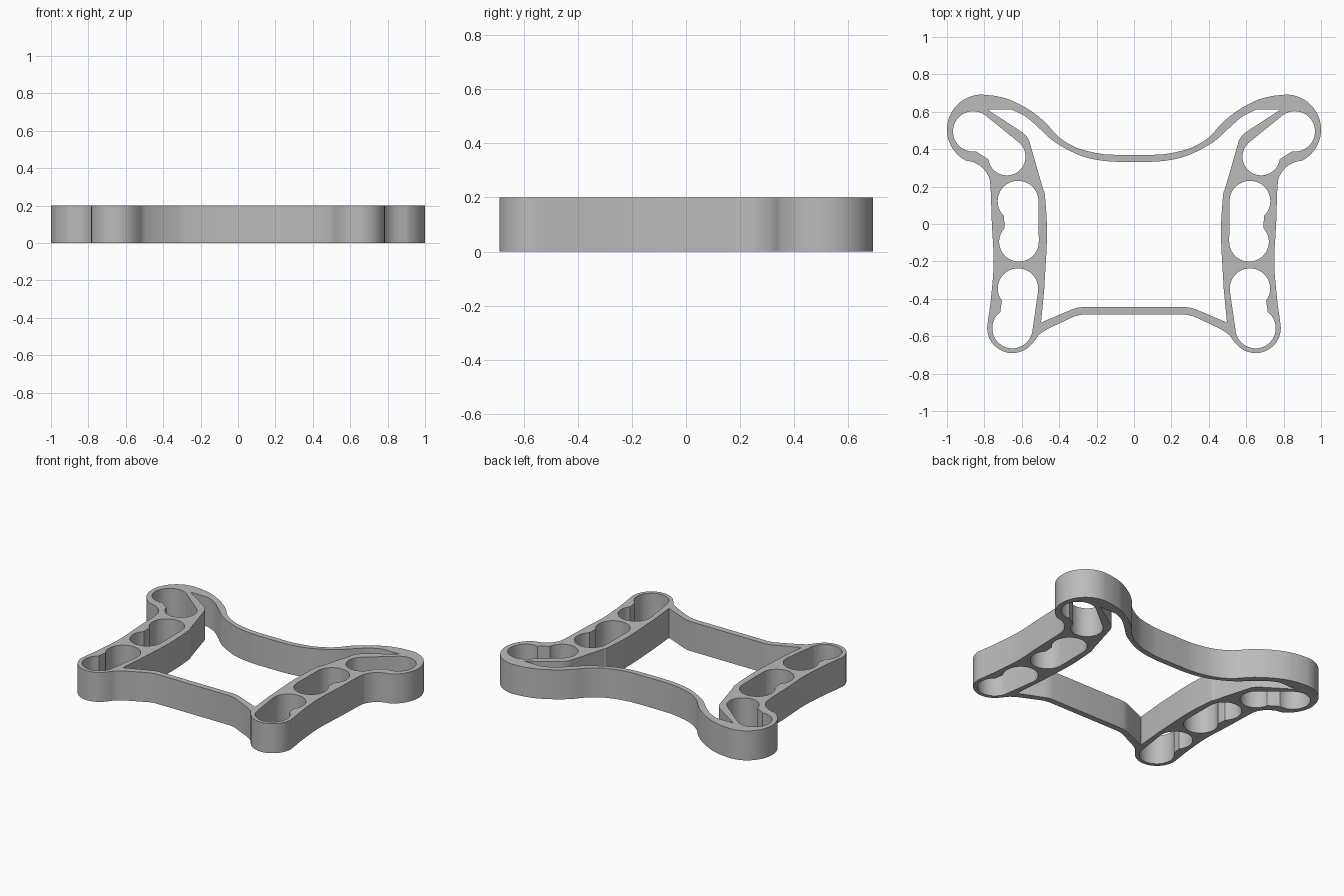
import bpy, bmesh, math
from mathutils import Vector

HEIGHT = 0.2

if "Cube" in bpy.data.objects:
    bpy.data.objects.remove(bpy.data.objects["Cube"], do_unlink=True)


def arc(cx, cy, r, start, end, steps=24):
    """Points along a circular arc, angles in degrees."""
    angles = [math.radians(start + (end - start) * i / steps) for i in range(steps + 1)]
    return [(cx + r * math.cos(a), cy + r * math.sin(a)) for a in angles]


def smooth(points, steps=5):
    """Smooth curve passing through the given points."""
    p = [Vector(q) for q in points]
    p = [2 * p[0] - p[1]] + p + [2 * p[-1] - p[-2]]
    out = []
    for a, b, c, d in zip(p, p[1:], p[2:], p[3:]):
        for i in range(steps):
            t = i / steps
            q = 0.5 * (2 * b + (c - a) * t + (2 * a - 5 * b + 4 * c - d) * t * t
                       + (3 * b - a - 3 * c + d) * t ** 3)
            out.append(tuple(q))
    return out + [tuple(points[-1])]


def mirrored(points):
    return [(-x, y) for x, y in reversed(points)]


def closed(half):
    """Whole loop from a half that starts and ends on the centre line."""
    return half + mirrored(half[1:-1])


def pocket(upper, r1, lower, r2):
    """Two joined round holes: straight inner wall, notched outer wall."""
    phi = math.degrees(math.atan2(lower[1] - upper[1], lower[0] - upper[0]))
    return (arc(*upper, r1, phi + 45, phi + 270)
            + arc(*lower, r2, phi - 90, phi + 135))


# Outer outline: back band, shoulder, arm side, foot, front bar
outer = smooth([(0, .37), (.1, .37), (.18, .376), (.3, .405), (.4, .463),
                (.476, .545), (.56, .61), (.66, .663), (.74, .685)])
outer += arc(.813, .505, .187, 90, -62, 32)
outer += smooth([(.86, .331), (.82, .309), (.785, .268), (.768, .21), (.76, 0),
                 (.75, -.205), (.765, -.4), (.78, -.51)], 4)
outer += arc(.65, -.555, .135, 0, -138)
outer += smooth([(.53, -.622), (.505, -.59), (.46, -.56)])
outer += [(.32, -.494), (.28, -.485), (0, -.485)]

# Large central opening, reaching into the narrow slots at the shoulders
inner = smooth([(0, .332), (.1, .333), (.18, .34), (.27, .36), (.36, .4),
                (.44, .45), (.51, .515), (.58, .575), (.655, .612)])
inner += [(.785, .613), (.6, .492)]
inner += smooth([(.587, .482), (.565, .455), (.553, .42)], 4)
inner += smooth([(.486, .185), (.476, .15), (.465, -.055), (.48, -.35)], 4)
inner += [(.497, -.527), (.335, -.458), (.31, -.449), (.28, -.445), (0, -.445)]

# Three pockets in each arm
pockets = [
    pocket((.86, .495), .108, (.68, .36), .1),
    pocket((.62, .122), .109, (.615, -.095), .106),
    pocket((.62, -.345), .108, (.65, -.557), .108),
]
loops = [closed(outer), closed(inner)] + pockets + [mirrored(p) for p in pockets]

# Fill the outline around its openings and extrude it
bm = bmesh.new()
for loop in loops:
    verts = [bm.verts.new((x, y, 0)) for x, y in loop]
    for a, b in zip(verts, verts[1:] + verts[:1]):
        bm.edges.new((a, b))
bmesh.ops.triangle_fill(bm, edges=bm.edges[:], use_beauty=True, normal=(0, 0, 1))
top = bmesh.ops.extrude_face_region(bm, geom=bm.faces[:], use_keep_orig=True)["geom"]
bmesh.ops.translate(bm, vec=(0, 0, HEIGHT),
                    verts=[v for v in top if isinstance(v, bmesh.types.BMVert)])
bmesh.ops.recalc_face_normals(bm, faces=bm.faces[:])
mesh = bpy.data.meshes.new("frame_plate")
bm.to_mesh(mesh)
bm.free()

# Plain grey material
grey = bpy.data.materials.new("grey")
grey.use_nodes = True
colour = (.5, .5, .5, 1)
grey.diffuse_color = colour
grey.node_tree.nodes["Principled BSDF"].inputs["Base Color"].default_value = colour
mesh.materials.append(grey)

frame = bpy.data.objects.new("frame_plate", mesh)
bpy.context.collection.objects.link(frame)
bpy.ops.object.select_all(action="DESELECT")
frame.select_set(True)
bpy.context.view_layer.objects.active = frame
bpy.ops.object.shade_smooth_by_angle(angle=math.radians(30))
